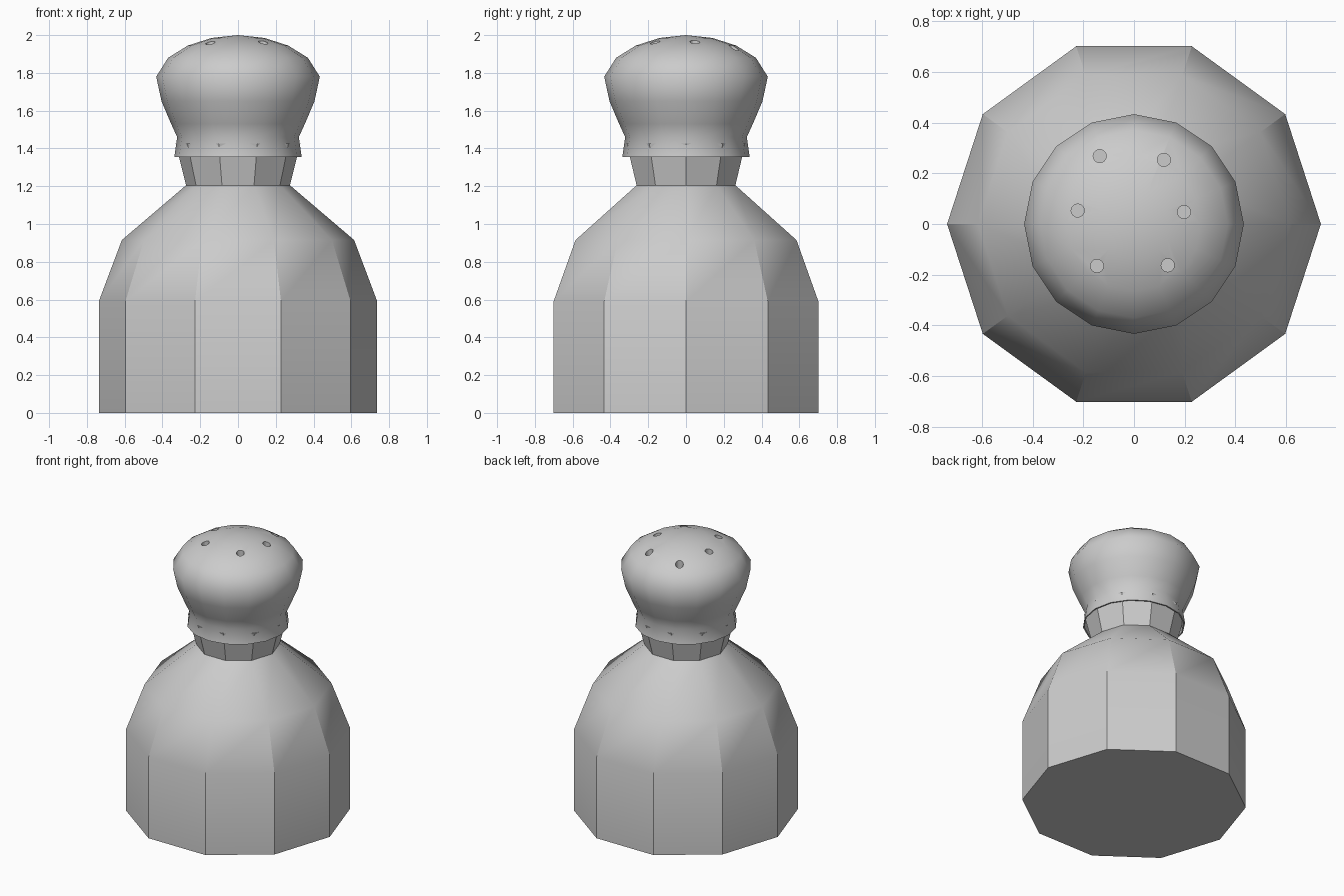
import bpy, bmesh, math
from mathutils import Vector, Matrix

if "Cube" in bpy.data.objects:
    bpy.data.objects.remove(bpy.data.objects["Cube"])


def lathe(name, profile, sides, smooth_angle):
    """Revolve (radius, z) points into a closed solid; radius 0 makes a pole."""
    bm = bmesh.new()
    rings = []
    for r, z in profile:
        if r == 0:
            rings.append([bm.verts.new((0, 0, z))] * sides)
        else:
            rings.append([bm.verts.new((r * math.cos(math.tau * i / sides),
                                        r * math.sin(math.tau * i / sides), z))
                          for i in range(sides)])
    for a, b in zip(rings, rings[1:]):
        for i in range(sides):
            j = (i + 1) % sides
            bm.faces.new(dict.fromkeys((a[i], a[j], b[j], b[i])))
    # flat ends where the profile does not finish on the axis
    for ring in (rings[0], rings[-1]):
        if ring[0] is not ring[1]:
            bm.faces.new(ring)
    bmesh.ops.recalc_face_normals(bm, faces=bm.faces)
    obj = add_object(name, bm)
    select(obj)
    bpy.ops.object.shade_smooth_by_angle(angle=math.radians(smooth_angle))
    return obj


def add_object(name, bm):
    mesh = bpy.data.meshes.new(name)
    bm.to_mesh(mesh)
    bm.free()
    obj = bpy.data.objects.new(name, mesh)
    bpy.context.collection.objects.link(obj)
    return obj


def select(obj):
    bpy.ops.object.select_all(action='DESELECT')
    obj.select_set(True)
    bpy.context.view_layer.objects.active = obj


# Ten-sided body with flared neck
lathe("body", [(0.737, 0), (0.737, 0.59), (0.615, 0.915), (0.275, 1.205),
               (0.33, 1.425)], 10, 31)

# Domed cap with a hollow underside around the neck
cap = lathe("cap", [(0, 1.47), (0.305, 1.47), (0.328, 1.355), (0.337, 1.355),
                    (0.322, 1.46), (0.354, 1.53), (0.405, 1.65), (0.433, 1.78),
                    (0.37, 1.88), (0.265, 1.945), (0.14, 1.985), (0, 2.0)], 16, 50)

# Shaker holes sunk into the dome
holes = [(-0.135, 0.268), (0.118, 0.253), (-0.222, 0.053),
         (0.197, 0.047), (-0.146, -0.165), (0.133, -0.163)]
bm = bmesh.new()
for x, y in holes:
    r = math.hypot(x, y)
    z = 1.985 - 0.32 * (r - 0.14) if r < 0.265 else 1.945 - 0.62 * (r - 0.265)
    bmesh.ops.create_cone(bm, cap_ends=True, segments=16, radius1=0.026,
                          radius2=0.026, depth=0.1,
                          matrix=Matrix.Translation(Vector((x, y, z))))
cutter = add_object("hole_cutter", bm)
cutter.hide_render = True

select(cap)
mod = cap.modifiers.new("holes", 'BOOLEAN')
mod.operation = 'DIFFERENCE'
mod.solver = 'EXACT'
mod.object = cutter
# cut first in the stack, then smooth
bpy.ops.object.modifier_move_to_index(modifier=mod.name, index=0)
bpy.ops.object.modifier_apply(modifier=mod.name)
bpy.data.objects.remove(cutter, do_unlink=True)
select(cap)
bpy.ops.object.shade_smooth_by_angle(angle=math.radians(50))
